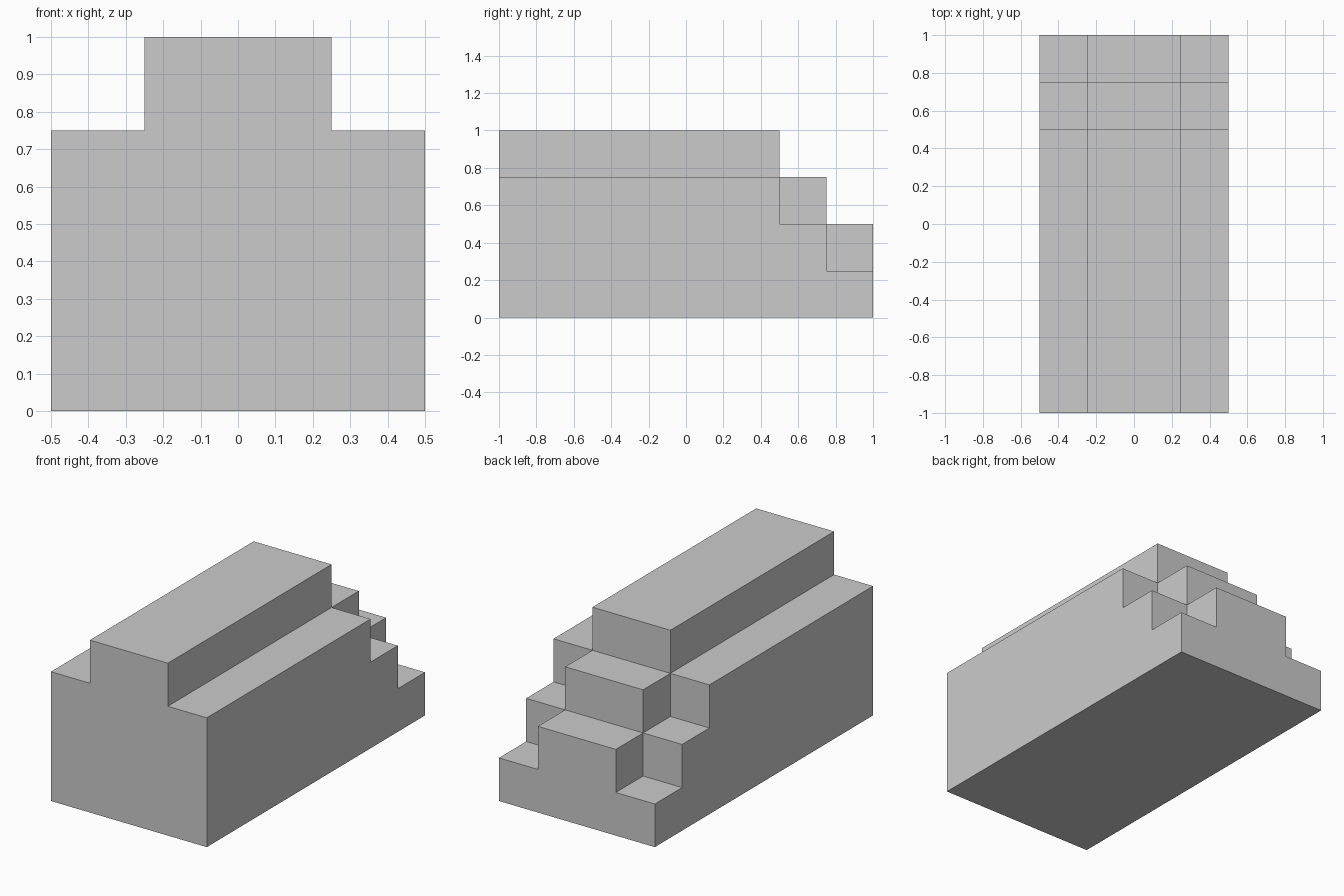
import bpy, bmesh
from math import radians
from mathutils import Vector

if "Cube" in bpy.data.objects:
    bpy.data.objects.remove(bpy.data.objects["Cube"])

# Grid lines of the stepped block
LINES = ((-0.5, -0.25, 0.25, 0.5),
         (-1.0, 0.5, 0.75, 1.0),
         (0.0, 0.25, 0.5, 0.75, 1.0))


def solid(cell):
    """Each step back, and each side shoulder, is one layer lower."""
    i, j, k = cell
    if not (0 <= i < 3 and 0 <= j < 3 and k >= 0):
        return False
    return k < 4 - j - (i != 1)


def add_face(bm, cell, axis, side):
    """Add the outward-facing quad on one side of a cell."""
    u, v = (axis + 1) % 3, (axis + 2) % 3
    corners = [(0, 0), (1, 0), (1, 1), (0, 1)]
    if side == 0:
        corners.reverse()
    verts = []
    for du, dv in corners:
        co = Vector()
        co[axis] = LINES[axis][cell[axis] + side]
        co[u] = LINES[u][cell[u] + du]
        co[v] = LINES[v][cell[v] + dv]
        verts.append(bm.verts.new(co))
    bm.faces.new(verts)


# Outer skin only, merged into clean flat faces
bm = bmesh.new()
for cell in ((i, j, k) for i in range(3) for j in range(3) for k in range(4)):
    if not solid(cell):
        continue
    for axis in range(3):
        for side in (0, 1):
            neighbour = list(cell)
            neighbour[axis] += 2 * side - 1
            if not solid(neighbour):
                add_face(bm, cell, axis, side)
bmesh.ops.remove_doubles(bm, verts=bm.verts[:], dist=1e-4)
bmesh.ops.dissolve_limit(bm, angle_limit=radians(1),
                         verts=bm.verts[:], edges=bm.edges[:])

# Stepped block object
mesh = bpy.data.meshes.new("stepped_block")
bm.to_mesh(mesh)
bm.free()
block = bpy.data.objects.new("stepped_block", mesh)
bpy.context.collection.objects.link(block)
